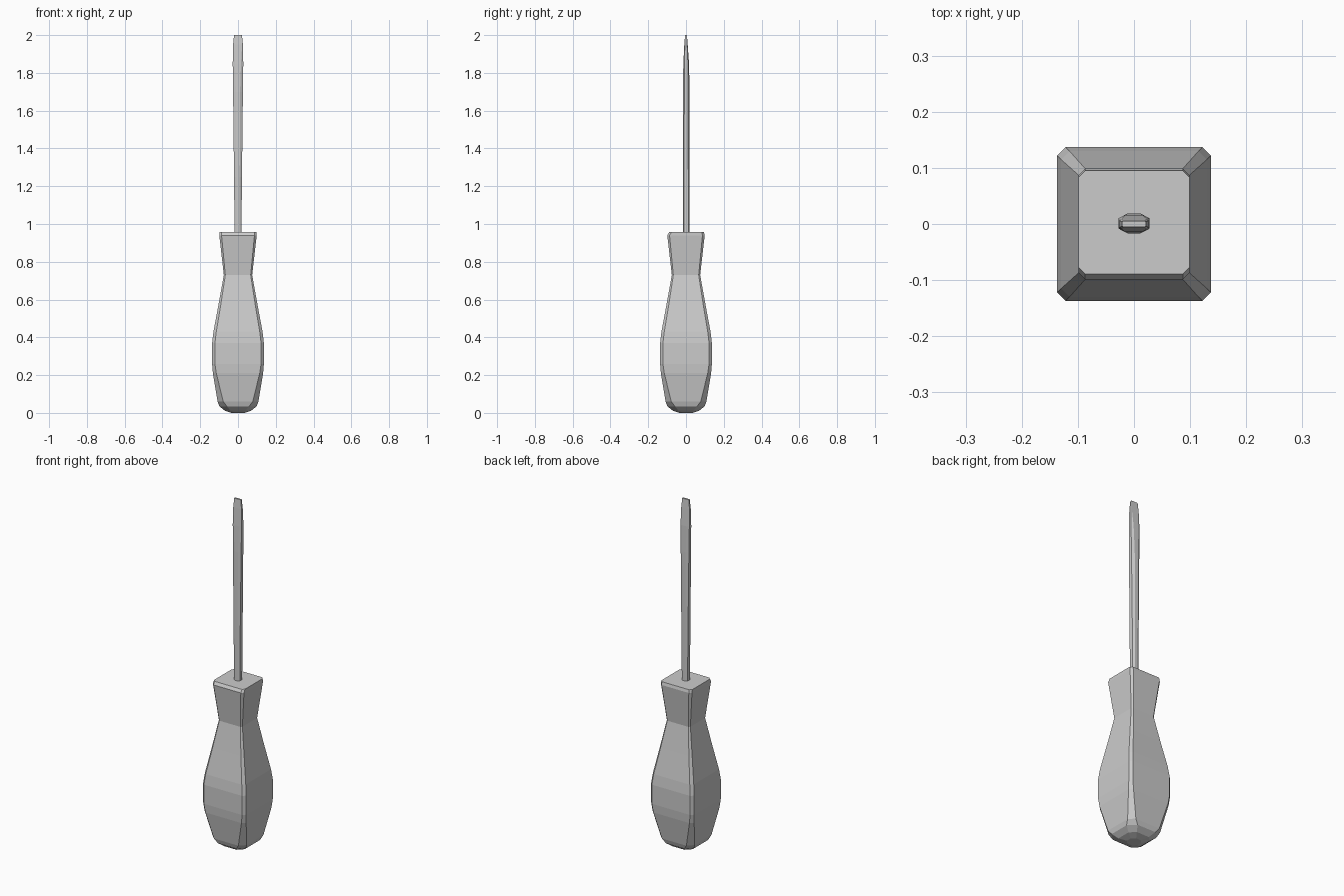
import bpy, bmesh


def loft(name, rows):
    """Skin a stack of chamfered rectangles: (z, half x, half y, chamfer x, chamfer y, y offset)."""
    bm = bmesh.new()
    rings = []
    for z, hx, hy, cx, cy, oy in rows:
        pts = [(hx, -hy + cy), (hx, hy - cy), (hx - cx, hy), (-hx + cx, hy),
               (-hx, hy - cy), (-hx, -hy + cy), (-hx + cx, -hy), (hx - cx, -hy)]
        rings.append([bm.verts.new((x, y + oy, z)) for x, y in pts])
    for a, b in zip(rings, rings[1:]):
        for i in range(8):
            j = (i + 1) % 8
            bm.faces.new((a[i], a[j], b[j], b[i]))
    bm.faces.new(rings[0][::-1])
    bm.faces.new(rings[-1])
    bmesh.ops.recalc_face_normals(bm, faces=bm.faces)
    mesh = bpy.data.meshes.new(name)
    bm.to_mesh(mesh)
    bm.free()
    obj = bpy.data.objects.new(name, mesh)
    bpy.context.collection.objects.link(obj)
    return obj


# Squarish grip: rounded butt, swollen belly, narrow neck, flared collar
grip = [(0.0, 0.035, 0.02), (0.012, 0.07, 0.03), (0.035, 0.099, 0.04), (0.06, 0.108, 0.03),
        (0.21, 0.133, 0.018), (0.26, 0.137, 0.015), (0.37, 0.137, 0.015),
        (0.43, 0.130, 0.015), (0.58, 0.102, 0.012), (0.73, 0.075, 0.008),
        (0.94, 0.099, 0.012)]
loft("handle", [(z, h, h, c, c, 0) for z, h, c in grip]
     + [(0.957, 0.099, 0.092, 0.012, 0.012, 0.003)])

# Slim shaft that widens slightly, then flattens into a blade tip
loft("shaft", [
    (0.93, 0.018, 0.018, 0.010, 0.007, 0.001),
    (1.25, 0.021, 0.018, 0.012, 0.007, 0.001),
    (1.70, 0.026, 0.018, 0.015, 0.008, 0.001),
    (1.85, 0.028, 0.015, 0.012, 0.006, 0.001),
    (1.95, 0.026, 0.009, 0.004, 0.003, 0.0),
    (2.00, 0.021, 0.005, 0.002, 0.001, 0.0)])
